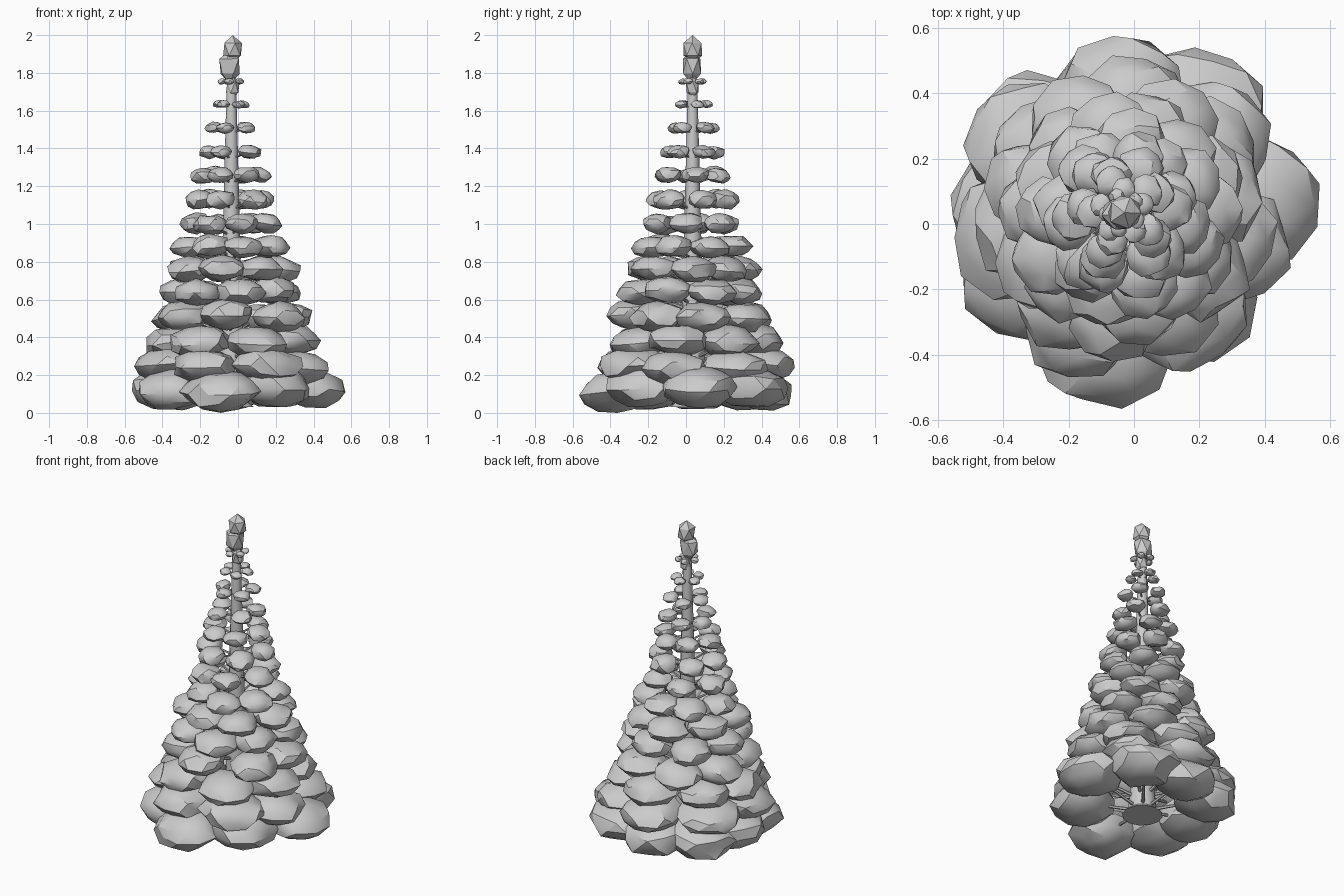
import bpy, bmesh, math, random
from mathutils import Matrix, Vector

if "Cube" in bpy.data.objects:
    bpy.data.objects.remove(bpy.data.objects["Cube"])

random.seed(23)
CX, CY = -0.035, 0.035          # trunk axis

grey = bpy.data.materials.new("pale grey")
grey.diffuse_color = (0.6, 0.6, 0.6, 1)
grey.use_nodes = True
grey.node_tree.nodes["Principled BSDF"].inputs["Base Color"].default_value = grey.diffuse_color


def finish(name, bm, angle):
    """Turn a bmesh into a named object, smooth with sharp edges kept."""
    bmesh.ops.recalc_face_normals(bm, faces=bm.faces)
    me = bpy.data.meshes.new(name)
    bm.to_mesh(me)
    bm.free()
    me.materials.append(grey)
    ob = bpy.data.objects.new(name, me)
    bpy.context.collection.objects.link(ob)
    bpy.ops.object.select_all(action='DESELECT')
    ob.select_set(True)
    bpy.context.view_layer.objects.active = ob
    bpy.ops.object.shade_smooth_by_angle(angle=math.radians(angle))
    return ob


def tube(bm, rings, sides):
    """Skin rings of (centre, radius, axis) and cap both ends."""
    loops = []
    for c, r, axis in rings:
        q = axis.to_track_quat('Z', 'Y')
        loops.append([bm.verts.new(c + q @ Vector((r * math.cos(k * math.tau / sides),
                                                   r * math.sin(k * math.tau / sides), 0)))
                      for k in range(sides)])
    for a, b in zip(loops, loops[1:]):
        for k in range(sides):
            j = (k + 1) % sides
            bm.faces.new((a[k], a[j], b[j], b[k]))
    bm.faces.new(loops[0][::-1])
    bm.faces.new(loops[-1])


def clump(bm, pos, size, turn, tilt, subdiv=2, rough=0.13):
    """One uneven, flattened foliage lump."""
    m = (Matrix.Translation(pos) @ Matrix.Rotation(turn, 4, 'Z')
         @ Matrix.Rotation(tilt, 4, 'Y') @ Matrix.Diagonal((*size, 1)))
    spin = Matrix.Rotation(random.uniform(0, math.tau), 4, 'Z')
    new = bmesh.ops.create_icosphere(bm, subdivisions=subdiv, radius=1)["verts"]
    for v in new:
        v.co = m @ ((spin @ v.co) * random.uniform(1 - rough, 1 + rough * 0.6))


# Trunk with a flared foot
bm = bmesh.new()
UP = Vector((0, 0, 1))
tube(bm, [(Vector((CX, CY, z)), r, UP) for z, r in
          ((0.03, 0.12), (0.06, 0.085), (0.25, 0.068), (0.6, 0.055), (1.0, 0.044),
           (1.4, 0.034), (1.7, 0.026), (1.85, 0.015))], 12)
finish("trunk", bm, 30)

# Tiers: height, outer radius, half width, half height, count, first angle
tiers = [
    (0.125, 0.56, 0.205, 0.115, 7, 4), (0.25, 0.535, 0.19, 0.092, 7, 39),
    (0.38, 0.485, 0.165, 0.085, 7, 35), (0.51, 0.45, 0.15, 0.08, 7, 12),
    (0.64, 0.395, 0.136, 0.072, 7, 25), (0.76, 0.37, 0.13, 0.07, 7, 0),
    (0.88, 0.32, 0.11, 0.06, 7, 28), (1.00, 0.27, 0.092, 0.055, 6, 350),
    (1.13, 0.25, 0.086, 0.052, 6, 15), (1.26, 0.215, 0.074, 0.042, 6, 8),
    (1.38, 0.18, 0.063, 0.036, 5, 30), (1.51, 0.145, 0.051, 0.030, 5, 38),
    (1.635, 0.105, 0.037, 0.021, 5, 18), (1.755, 0.075, 0.026, 0.017, 5, 40),
]
# The bottom skirt is uneven: angle and reach of each lump
skirt = [(4, 0.61), (52, 0.59), (93, 0.54), (138, 0.56), (176, 0.53),
         (214, 0.56), (262, 0.61), (312, 0.54)]

for i, (z, reach, wide, tall, count, first) in enumerate(tiers):
    leaves, wood = bmesh.new(), bmesh.new()
    spots = skirt if i == 0 else [
        (first + 360 * k / count + random.uniform(-5, 5), reach * random.uniform(0.96, 1.04))
        for k in range(count)]
    for deg, r in spots:
        a = math.radians(deg)
        out = Vector((math.cos(a), math.sin(a), 0))
        s = random.uniform(0.95, 1.03)
        deep = wide * 0.95 * s
        far = r - deep
        height = z + random.uniform(-0.08, 0.08) * wide
        pos = Vector((CX, CY, height)) + out * far
        clump(leaves, pos, (deep, wide * s, tall), a, random.uniform(0.0, 0.18))
        # Branch rising from the trunk into the lump
        start = Vector((CX, CY, max(0.06, height - 0.3 * far)))
        axis = (pos - start).normalized()
        thick = 0.004 + 0.014 * reach
        tube(wood, [(start, thick, axis), (pos, thick * 0.5, axis)], 6)
    if i == 0:                      # the skirt just touches the ground
        low = min(v.co.z for v in leaves.verts)
        for v in leaves.verts:
            v.co.z -= low
    finish(f"foliage_tier_{i + 1}", leaves, 30)
    finish(f"branches_tier_{i + 1}", wood, 40)

# Pointed crown of upright lumps
bm = bmesh.new()
clump(bm, (CX + 0.008, CY, 1.725), (0.04, 0.04, 0.065), 0, 0, 1, 0.08)
clump(bm, (CX - 0.01, CY - 0.004, 1.835), (0.062, 0.058, 0.09), 0, 0, 1, 0.1)
clump(bm, (CX + 0.006, CY, 1.925), (0.058, 0.058, 0.075), 0, 0, 1, 0.05)
max(bm.verts, key=lambda v: v.co.z).co.z = 2.0
finish("crown", bm, 20)
